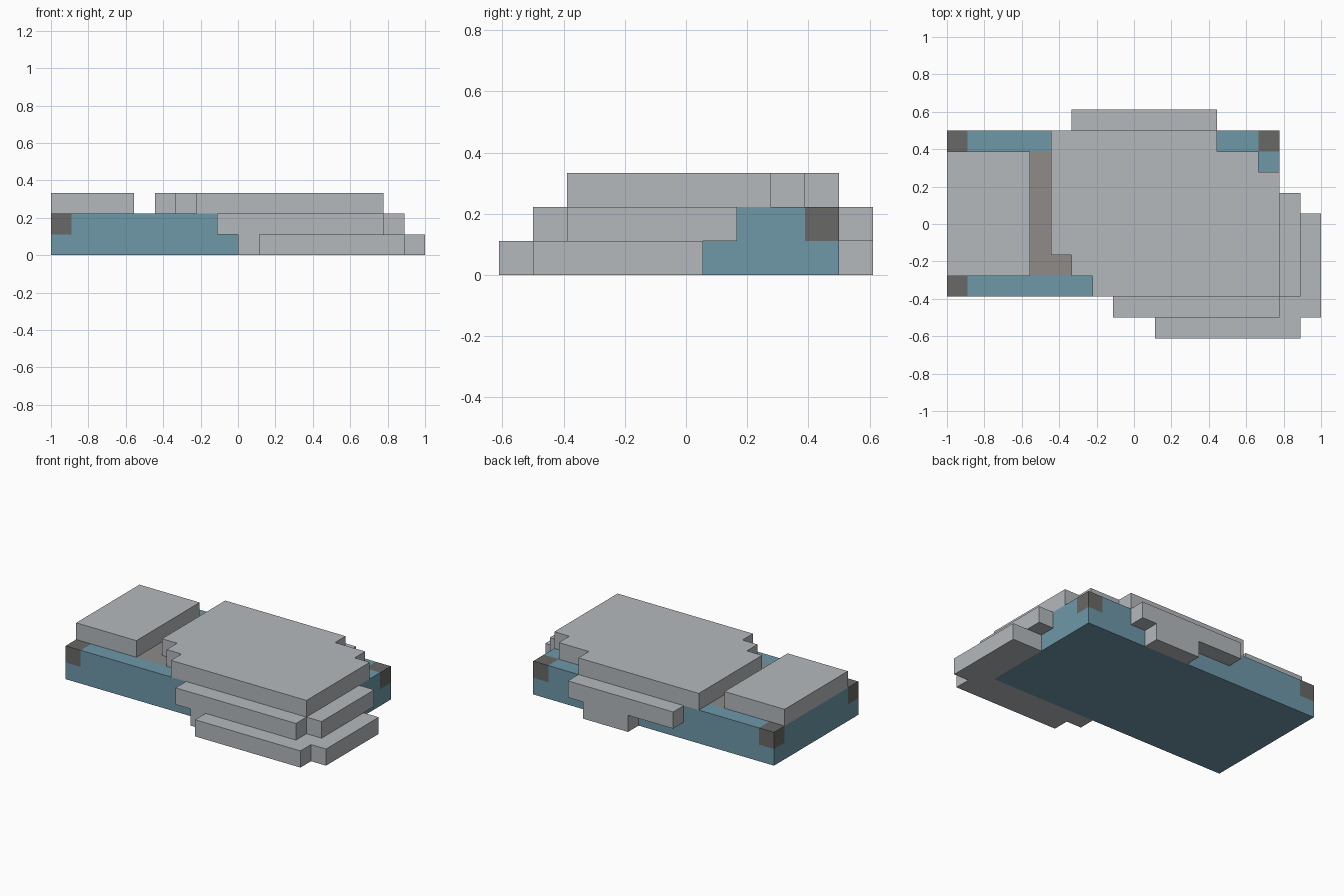
import bpy
import bmesh

cube = bpy.data.objects.get("Cube")
if cube:
    bpy.data.objects.remove(cube, do_unlink=True)

U = 1 / 9  # one block


def make_material(name, rgb):
    mat = bpy.data.materials.new(name)
    mat.use_nodes = True
    color = (*rgb, 1)
    mat.diffuse_color = color
    mat.node_tree.nodes["Principled BSDF"].inputs["Base Color"].default_value = color
    return mat


blue = make_material("frame blue", (0.156, 0.314, 0.397))
dark = make_material("corner dark gray", (0.138, 0.138, 0.133))
warm = make_material("mattress warm gray", (0.271, 0.258, 0.246))
gray = make_material("bedding light gray", (0.456, 0.485, 0.503))


def add_object(name, bm, mats):
    bmesh.ops.recalc_face_normals(bm, faces=bm.faces)
    bmesh.ops.scale(bm, vec=(U, U, U), verts=bm.verts)
    mesh = bpy.data.meshes.new(name)
    bm.to_mesh(mesh)
    bm.free()
    for mat in mats:
        mesh.materials.append(mat)
    obj = bpy.data.objects.new(name, mesh)
    bpy.context.collection.objects.link(obj)
    return obj


def extrude_outline(outline, z0, z1):
    """Closed prism from a flat outline, in block units."""
    bm = bmesh.new()
    face = bm.faces.new([bm.verts.new((x, y, z0)) for x, y in outline])
    result = bmesh.ops.extrude_face_region(bm, geom=[face], use_keep_orig=True)
    top = [v for v in result["geom"] if isinstance(v, bmesh.types.BMVert)]
    bmesh.ops.translate(bm, vec=(0, 0, z1 - z0), verts=top)
    return bm


def rect(x0, x1, y0, y1):
    return [(x0, y0), (x1, y0), (x1, y1), (x0, y1)]


# Bed frame: cut one block in from each side, then coloured by position
bm = extrude_outline(rect(-9, 7, -3.5, 4.5), 0, 2)
cuts = [((-8, 0, 0), (1, 0, 0)), ((6, 0, 0), (1, 0, 0)),
        ((0, -2.5, 0), (0, 1, 0)), ((0, 3.5, 0), (0, 1, 0)),
        ((0, 0, 1), (0, 0, 1))]
for point, normal in cuts:
    bmesh.ops.bisect_plane(bm, geom=bm.verts[:] + bm.edges[:] + bm.faces[:],
                           plane_co=point, plane_no=normal)
for face in bm.faces:
    c = face.calc_center_median()
    outer_x = c.x < -8 or c.x > 6
    outer_y = c.y < -2.5 or c.y > 3.5
    if c.z > 1 and outer_x and outer_y:
        face.material_index = 1      # corner posts
    elif c.z > 1.9 and not outer_x and not outer_y:
        face.material_index = 2      # mattress surface
add_object("bed_frame", bm, [blue, dark, warm])

# Pillow and blanket layers: outline, bottom, top
blanket_top = [(-2, -3.5), (7, -3.5), (7, 2.5), (6, 2.5), (6, 3.5), (4, 3.5),
               (4, 4.5), (-4, 4.5), (-4, -1.5), (-3, -1.5), (-3, -2.5), (-2, -2.5)]
blanket_hem = [(0, -3.5), (0, -4.5), (1, -4.5), (1, -5.5), (8, -5.5), (8, -4.5),
               (9, -4.5), (9, 0.5), (7, 0.5), (7, -3.5)]
bedding = [
    ("pillow", rect(-9, -5, -2.5, 3.5), 2, 3),
    ("blanket_top", blanket_top, 2, 3),
    ("blanket_front_drape", rect(-1, 7, -4.5, -3.5), 1, 2),
    ("blanket_foot_drape", rect(7, 8, -3.5, 1.5), 1, 2),
    ("blanket_floor_hem", blanket_hem, 0, 1),
    ("blanket_back_drape", rect(-3, 4, 4.5, 5.5), 1, 2),
    ("blanket_back_hem", rect(0, 3, 4.5, 5.5), 0, 1),
]
for name, outline, z0, z1 in bedding:
    add_object(name, extrude_outline(outline, z0, z1), [gray])
